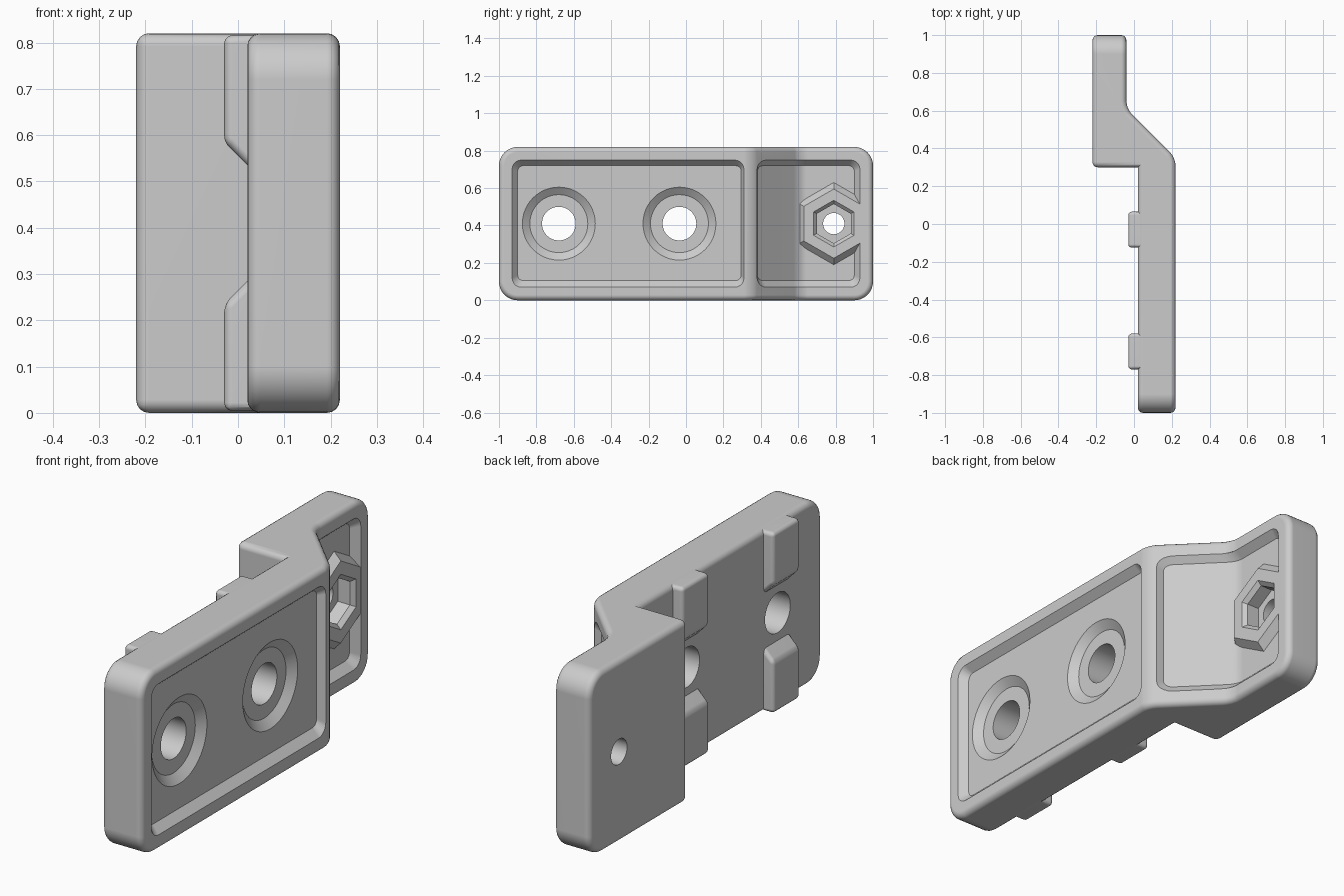
import bpy, bmesh, math
from mathutils import Vector

cube = bpy.data.objects.get("Cube")
if cube:
    bpy.data.objects.remove(cube, do_unlink=True)

H, MID = 0.82, 0.41          # height and its middle
FRONT, FLANGE = 0.22, -0.04  # outer faces of the plate and of the offset flange
DEPTH, FOLD = 0.035, 0.61    # panel depth, where the slope meets the flange
HOLES, NUT = (-0.68, -0.035), 0.79

grey = bpy.data.materials.new("light grey")
grey.use_nodes = True
grey.diffuse_color = (0.6, 0.6, 0.6, 1)
grey.node_tree.nodes["Principled BSDF"].inputs["Base Color"].default_value = (0.6, 0.6, 0.6, 1)


def make(name, bm):
    bmesh.ops.recalc_face_normals(bm, faces=bm.faces)
    mesh = bpy.data.meshes.new(name)
    bm.to_mesh(mesh)
    bm.free()
    mesh.materials.append(grey)
    ob = bpy.data.objects.new(name, mesh)
    bpy.context.collection.objects.link(ob)
    return ob


def prism(points, direction):
    """Extrude a flat outline along a direction."""
    bm = bmesh.new()
    face = bm.faces.new([bm.verts.new(p) for p in points])
    new = bmesh.ops.extrude_face_region(bm, geom=[face])["geom"]
    bmesh.ops.translate(bm, vec=direction, verts=[v for v in new if isinstance(v, bmesh.types.BMVert)])
    bmesh.ops.recalc_face_normals(bm, faces=bm.faces)
    return bm


def bevel(bm, edges, size, segments):
    bmesh.ops.bevel(bm, geom=edges, offset=size, segments=segments, profile=0.5,
                    affect='EDGES', clamp_overlap=True)


def loft(rings):
    """Join (x, outline) rings along x and cap both ends."""
    bm = bmesh.new()
    loops = [[bm.verts.new((x, y, z)) for y, z in outline] for x, outline in rings]
    for a, b in zip(loops, loops[1:]):
        for i in range(len(a)):
            j = (i + 1) % len(a)
            bm.faces.new((a[i], a[j], b[j], b[i]))
    bm.faces.new(loops[0])
    bm.faces.new(loops[-1])
    return bm


def ngon(y, r, n):
    angles = [math.pi / 2 + math.tau * i / n for i in range(n)]
    return [(y + r * math.cos(a), MID + r * math.sin(a)) for a in angles]


def rounded_rect(y0, y1, z0, z1, r, steps=5):
    corners = ((y1 - r, z1 - r), (y0 + r, z1 - r), (y0 + r, z0 + r), (y1 - r, z0 + r))
    return [(cy + r * math.cos(a), cz + r * math.sin(a))
            for q, (cy, cz) in enumerate(corners)
            for a in [(q + k / steps) * math.pi / 2 for k in range(steps + 1)]]


def combine(target, tool, operation):
    mod = target.modifiers.new("cut", 'BOOLEAN')
    mod.operation, mod.object, mod.solver = operation, tool, 'EXACT'
    bpy.context.view_layer.update()
    result = bpy.data.meshes.new_from_object(target.evaluated_get(bpy.context.evaluated_depsgraph_get()))
    target.modifiers.clear()
    target.data = result
    bpy.data.objects.remove(tool, do_unlink=True)


def smooth(ob):
    bpy.ops.object.select_all(action='DESELECT')
    ob.select_set(True)
    bpy.context.view_layer.objects.active = ob
    bpy.ops.object.shade_smooth_by_angle(angle=math.radians(30))
    ob.modifiers.new("even shading", 'WEIGHTED_NORMAL').keep_sharp = True


# Bracket body: stepped profile with rounded ends and softened rims
profile = [(0.02, -1), (FRONT, -1), (FRONT, 0.35), (FLANGE, FOLD),
           (FLANGE, 1), (-0.22, 1), (-0.22, 0.3), (0.02, 0.3)]
bm = prism([(x, y, 0) for x, y in profile], Vector((0, 0, H)))
bevel(bm, [e for e in bm.edges if all(abs(v.co.y) > 0.99 for v in e.verts)
           and abs(e.verts[0].co.z - e.verts[1].co.z) < 0.01], 0.1, 8)
bevel(bm, [e for e in bm.edges if abs(e.verts[0].co.z - e.verts[1].co.z) > 0.5
           and 0.34 < e.verts[0].co.y < 0.62], 0.04, 4)
bm.normal_update()
bevel(bm, [e for e in bm.edges if e.is_convex and e.calc_face_angle(0) > 1], 0.028, 4)
body = make("bracket_body", bm)

# Recessed panel on the flat plate
outer = rounded_rect(-0.93, 0.31, 0.07, 0.75, 0.05)
inner = rounded_rect(-0.9, 0.295, 0.105, 0.72, 0.03)
combine(body, make("plate_panel", loft([(0.3, outer), (FRONT, outer), (FRONT - DEPTH, inner)])), 'DIFFERENCE')

# Recessed panel following the slope and the flange
outer = rounded_rect(0.38, 0.93, 0.07, 0.75, 0.05)
inner = rounded_rect(0.382, 0.9, 0.105, 0.72, 0.03)
bm = loft([(0.15, outer), (0, outer), (-DEPTH, inner)])
BLEND = 0.035
for k in (-1, -0.5, 0, 0.5, 1):
    bmesh.ops.bisect_plane(bm, geom=bm.verts[:] + bm.edges[:] + bm.faces[:],
                           plane_co=(0, FOLD + k * BLEND, 0), plane_no=(0, 1, 0))
for v in bm.verts:
    t = max(0, FOLD - v.co.y + BLEND)
    v.co.x += FLANGE + (t * t / (4 * BLEND) if t < 2 * BLEND else t - BLEND)
combine(body, make("flange_panel", bm), 'DIFFERENCE')

# Hexagonal boss, nut pocket and bolt hole
boss = loft([(x, ngon(NUT, r, 6)) for x, r in ((-0.12, 0.22), (-0.075, 0.22), (-0.041, 0.185))])
combine(body, make("nut_boss", boss), 'UNION')
pocket = loft([(x, ngon(NUT, r, 6)) for x, r in ((0.05, 0.125), (-0.041, 0.125), (-0.06, 0.105), (-0.12, 0.105))])
combine(body, make("nut_pocket", pocket), 'DIFFERENCE')
combine(body, make("bolt_hole", loft([(x, ngon(NUT, 0.057, 32)) for x in (0, -0.3)])), 'DIFFERENCE')

# Countersunk mounting holes
for y in HOLES:
    steps = ((0.3, 0.195), (0.185, 0.195), (0.155, 0.155), (0.155, 0.09), (-0.1, 0.09))
    combine(body, make("mounting_hole", loft([(x, ngon(y, r, 48)) for x, r in steps])), 'DIFFERENCE')
smooth(body)

# Locating pads on the rear face, above and below each mounting hole
for y, place in zip(HOLES, ("front", "rear")):
    for side, level in ((-1, "lower"), (1, "upper")):
        outline = [(-0.03, 0.406), (-0.03, 0.175), (0.05, 0.095), (0.05, 0.406)]
        bm = prism([(x, y - 0.09, MID + side * z) for x, z in outline], Vector((0, 0.19, 0)))
        bevel(bm, [e for e in bm.edges if min(v.co.x for v in e.verts) < 0.04], 0.018, 3)
        smooth(make(f"{place}_{level}_pad", bm))
